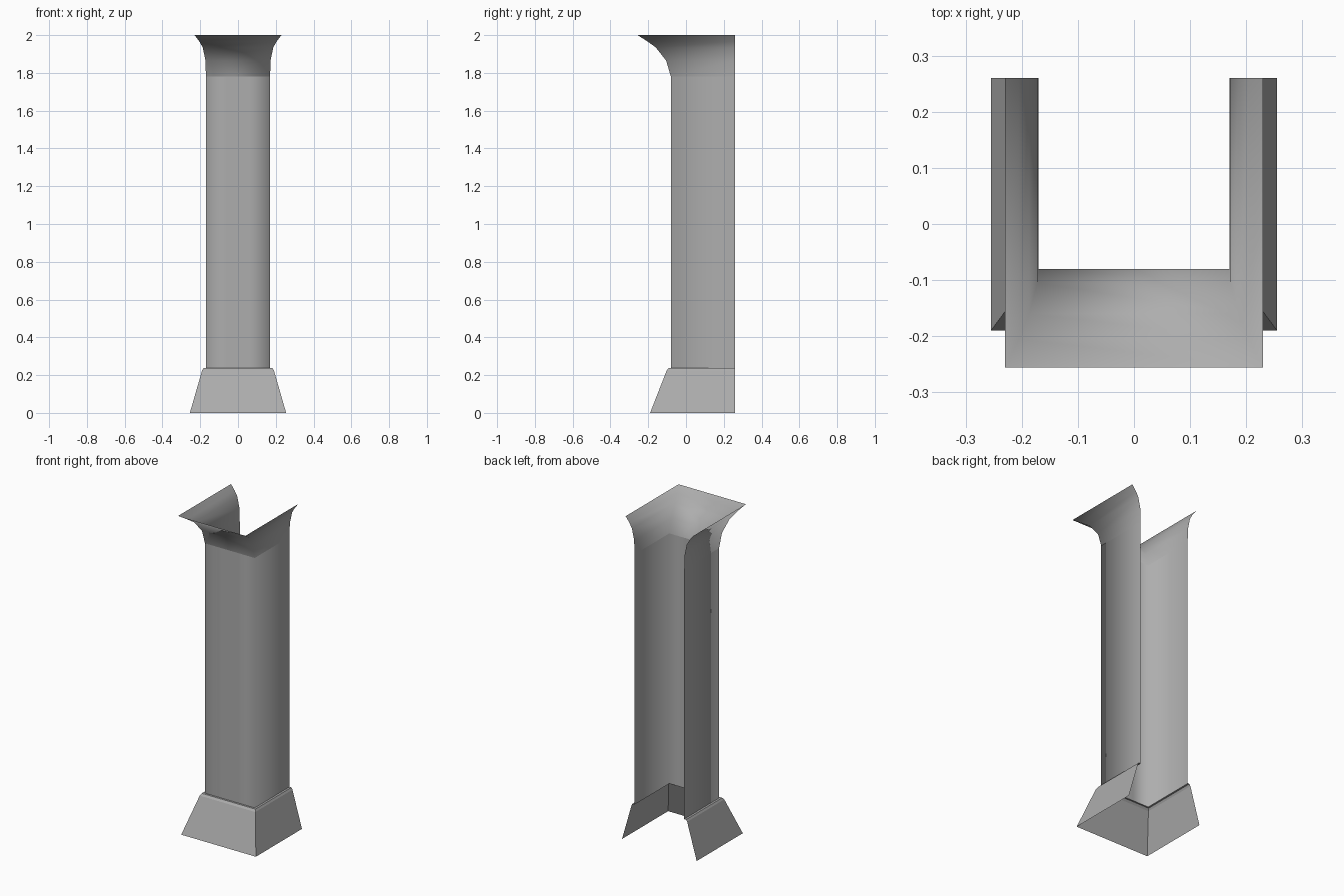
import bpy

cube = bpy.data.objects.get("Cube")
if cube:
    bpy.data.objects.remove(cube, do_unlink=True)

BACK = 0.26  # the open back edge

stone = bpy.data.materials.new("grey stone")
stone.use_nodes = True
colour = (0.42, 0.42, 0.42, 1)
stone.diffuse_color = colour
stone.node_tree.nodes["Principled BSDF"].inputs["Base Color"].default_value = colour


def sleeve(name, rings, columns=(), smooth=True):
    """Loft a three-sided open sheet through rings of (half width, front y, z)."""
    verts, faces = [], []
    for w, front, z in rings:
        verts += [(-w, BACK, z), (-w, front, z)]
        verts += [(w * c, front, z) for c in columns]
        verts += [(w, front, z), (w, BACK, z)]
    n = 4 + len(columns)
    for r in range(len(rings) - 1):
        for i in range(n - 1):
            a = r * n + i
            faces.append((a, a + 1, a + n + 1, a + n))
    mesh = bpy.data.meshes.new(name)
    mesh.from_pydata(verts, [], faces)
    mesh.materials.append(stone)
    mesh.polygons.foreach_set("use_smooth", [smooth] * len(faces))
    mesh.update()
    obj = bpy.data.objects.new(name, mesh)
    bpy.context.collection.objects.link(obj)
    return obj


# Straight shaft with softened corners
sleeve("shaft", [(0.17, -0.08, 0.235), (0.17, -0.08, 1.78)], (-0.35, 0.35))

# Flared capital
sleeve("capital", [(0.17, -0.08, 1.78), (0.172, -0.105, 1.865),
                   (0.187, -0.16, 1.935), (0.205, -0.205, 1.967),
                   (0.23, -0.256, 2.0)])

# Sloping foot with a narrow bevelled lip against the shaft
sleeve("base", [(0.255, -0.19, 0.0), (0.19, -0.102, 0.225),
                (0.183, -0.092, 0.237), (0.17, -0.08, 0.237)], smooth=False)
